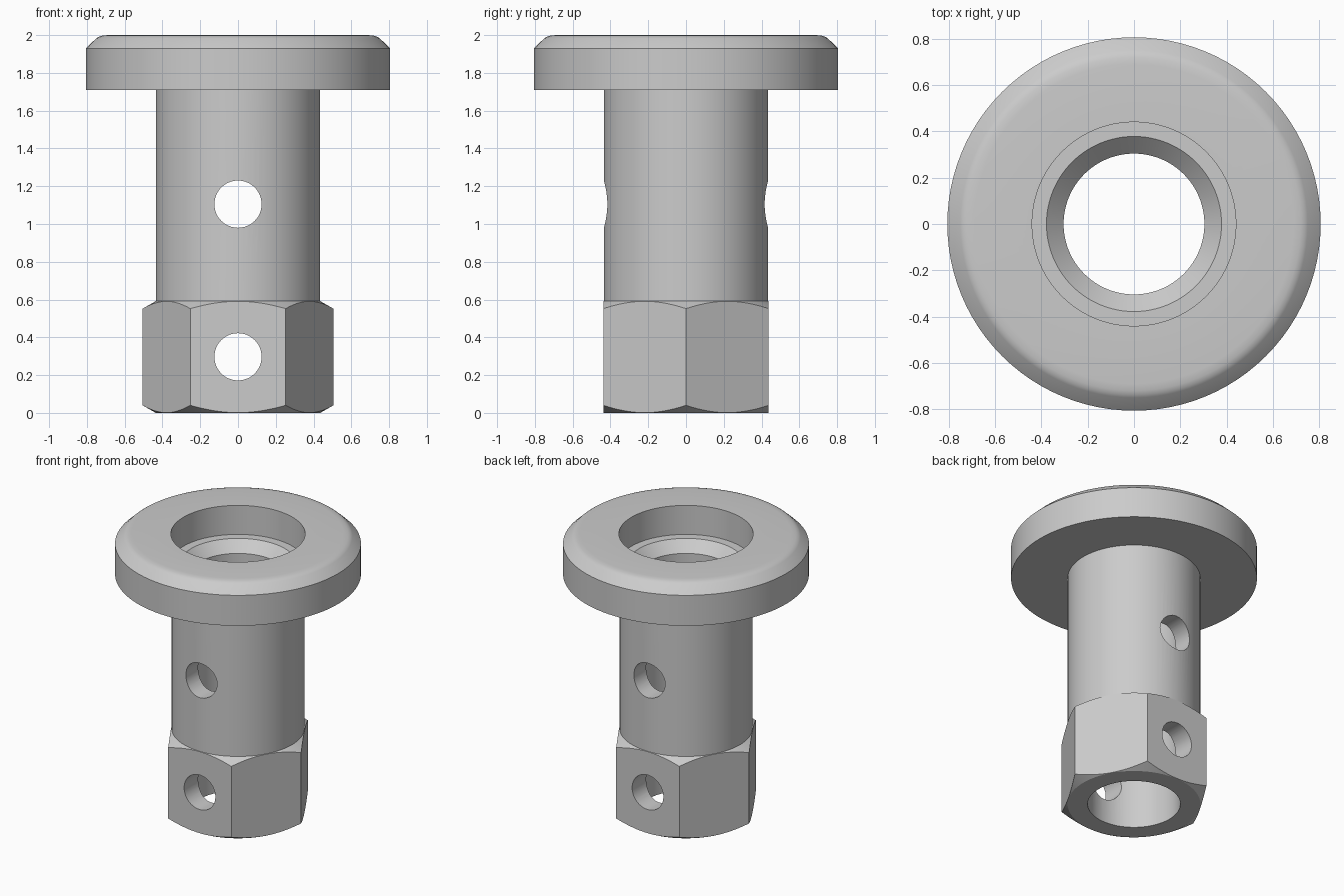
import bpy, bmesh, math
from mathutils import Matrix

if "Cube" in bpy.data.objects:
    bpy.data.objects.remove(bpy.data.objects["Cube"])

HEX_FLAT = 0.4373       # centre to flat of the hexagonal foot
HEX_CORNER = HEX_FLAT / math.cos(math.pi / 6)
SHAFT = 0.435           # outer radius of the shaft
BORE = 0.304            # inner radius


def new_object(name, bm):
    bmesh.ops.recalc_face_normals(bm, faces=bm.faces)
    mesh = bpy.data.meshes.new(name)
    bm.to_mesh(mesh)
    bm.free()
    obj = bpy.data.objects.new(name, mesh)
    bpy.context.collection.objects.link(obj)
    return obj


def lathe(name, profile, sides):
    """Turn a closed (radius, z) profile around the z axis."""
    bm = bmesh.new()
    rings = []
    for i in range(sides):
        a = 2 * math.pi * i / sides
        rings.append([bm.verts.new((r * math.cos(a), r * math.sin(a), z)) for r, z in profile])
    n = len(profile)
    for i in range(sides):
        p, q = rings[i], rings[(i + 1) % sides]
        for j in range(n):
            k = (j + 1) % n
            bm.faces.new((p[j], q[j], q[k], p[k]))
    return new_object(name, bm)


def cut(target, cutter):
    cutter.hide_render = True
    mod = target.modifiers.new("cut", 'BOOLEAN')
    mod.operation = 'DIFFERENCE'
    mod.solver = 'EXACT'
    mod.object = cutter
    bpy.context.view_layer.objects.active = target
    bpy.ops.object.modifier_apply(modifier=mod.name)
    bpy.data.objects.remove(cutter)


# Turned body: chamfered foot, shaft, rounded flange, stepped bore
chamfer = 0.04 * (0.53 - SHAFT) / (HEX_CORNER - SHAFT)
body = lathe("flanged_hollow_bolt", [
    (BORE, 0), (SHAFT, 0), (0.53, chamfer), (0.53, 0.592 - chamfer), (SHAFT, 0.592),
    (SHAFT, 1.71), (0.806, 1.71), (0.806, 1.93), (0.75, 1.983), (0.738, 1.991),
    (0.72, 1.997), (0.69, 2.0), (0.44, 2.0), (0.44, 1.79), (0.378, 1.79), (BORE, 1.716),
], 96)

# Hexagonal flats on the foot
cut(body, lathe("hex_cutter", [(HEX_CORNER, -0.1), (1.0, -0.1), (1.0, 0.65), (HEX_CORNER, 0.65)], 6))

# Cross holes through the shaft and the foot
for z in (1.105, 0.297):
    bm = bmesh.new()
    bmesh.ops.create_cone(bm, cap_ends=True, segments=48, radius1=0.125, radius2=0.125, depth=2,
                          matrix=Matrix.Translation((0, 0, z)) @ Matrix.Rotation(math.pi / 2, 4, 'X'))
    cut(body, new_object("hole_cutter", bm))

# Plain grey metal
metal = bpy.data.materials.new("grey_metal")
metal.diffuse_color = (0.6, 0.6, 0.6, 1)
metal.use_nodes = True
metal.node_tree.nodes["Principled BSDF"].inputs["Base Color"].default_value = metal.diffuse_color
body.data.materials.clear()
body.data.materials.append(metal)
for p in body.data.polygons:
    p.material_index = 0

bpy.ops.object.select_all(action='DESELECT')
body.select_set(True)
bpy.context.view_layer.objects.active = body
bpy.ops.object.shade_smooth_by_angle(angle=math.radians(25))
